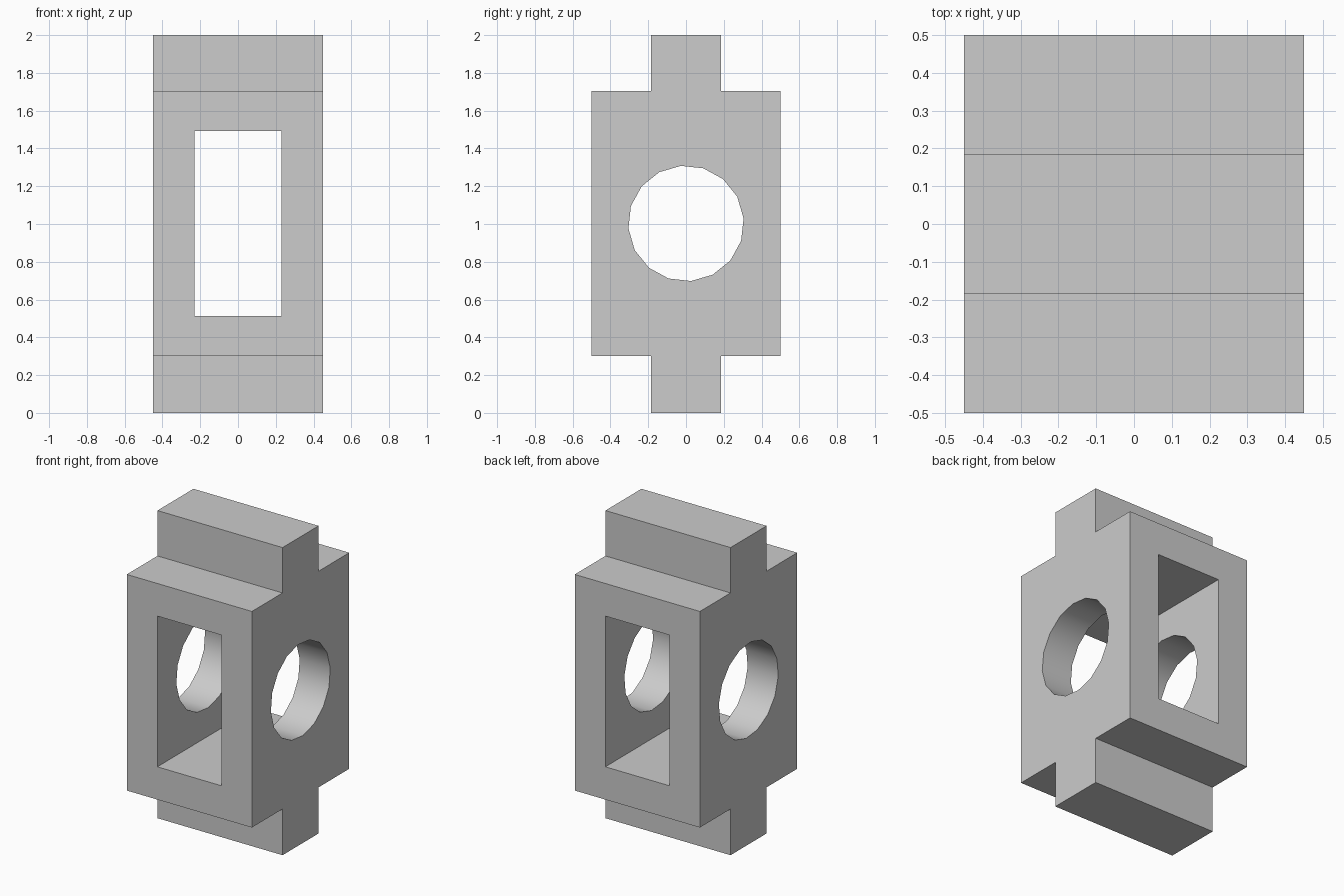
import bpy
import bmesh
from math import radians
from mathutils import Matrix

if "Cube" in bpy.data.objects:
    bpy.data.objects.remove(bpy.data.objects["Cube"], do_unlink=True)

GREY = (0.604, 0.604, 0.604, 1)
grey = bpy.data.materials.new("plain grey")
grey.use_nodes = True
grey.diffuse_color = GREY
grey.node_tree.nodes["Principled BSDF"].inputs["Base Color"].default_value = GREY


def add_object(name, bm):
    bmesh.ops.recalc_face_normals(bm, faces=bm.faces)
    mesh = bpy.data.meshes.new(name)
    bm.to_mesh(mesh)
    bm.free()
    mesh.materials.append(grey)
    obj = bpy.data.objects.new(name, mesh)
    bpy.context.collection.objects.link(obj)
    return obj


# Stepped block: a side profile extruded across the width
W, D, TAB, LOW, HIGH, TOP = 0.45, 0.5, 0.185, 0.3, 1.705, 2.0
half = [(TAB, 0), (TAB, LOW), (D, LOW), (D, HIGH), (TAB, HIGH), (TAB, TOP)]
profile = half + [(-y, z) for y, z in reversed(half)]
bm = bmesh.new()
side = bm.faces.new([bm.verts.new((-W, y, z)) for y, z in profile])
swept = bmesh.ops.extrude_face_region(bm, geom=[side])["geom"]
bmesh.ops.translate(bm, vec=(2 * W, 0, 0),
                    verts=[v for v in swept if isinstance(v, bmesh.types.BMVert)])
block = add_object("bearing_block", bm)

# Rectangular window cutter, front to back
bm = bmesh.new()
bmesh.ops.create_cube(bm, size=1, matrix=Matrix.Translation((0, 0, 1.003))
                      @ Matrix.Diagonal((0.46, 2, 0.98, 1)))
window = add_object("window_cutter", bm)

# Sixteen-sided bore cutter, side to side
bm = bmesh.new()
bmesh.ops.create_cone(bm, cap_ends=True, segments=16, radius1=0.306, radius2=0.306, depth=2,
                      matrix=Matrix.Translation((0, 0, 1.003))
                      @ Matrix.Rotation(radians(5), 4, "X")
                      @ Matrix.Rotation(radians(90), 4, "Y"))
bore = add_object("bore_cutter", bm)

# Cut both openings and bake the result
for cutter in (window, bore):
    cut = block.modifiers.new(cutter.name, "BOOLEAN")
    cut.operation = "DIFFERENCE"
    cut.solver = "EXACT"
    cut.object = cutter
    cutter.hide_render = True
bpy.context.view_layer.objects.active = block
block.select_set(True)
for name in [m.name for m in block.modifiers]:
    bpy.ops.object.modifier_apply(modifier=name)
for cutter in (window, bore):
    bpy.data.objects.remove(cutter, do_unlink=True)

# Smooth bore wall, sharp block edges
bpy.ops.object.shade_smooth_by_angle(angle=radians(30))
